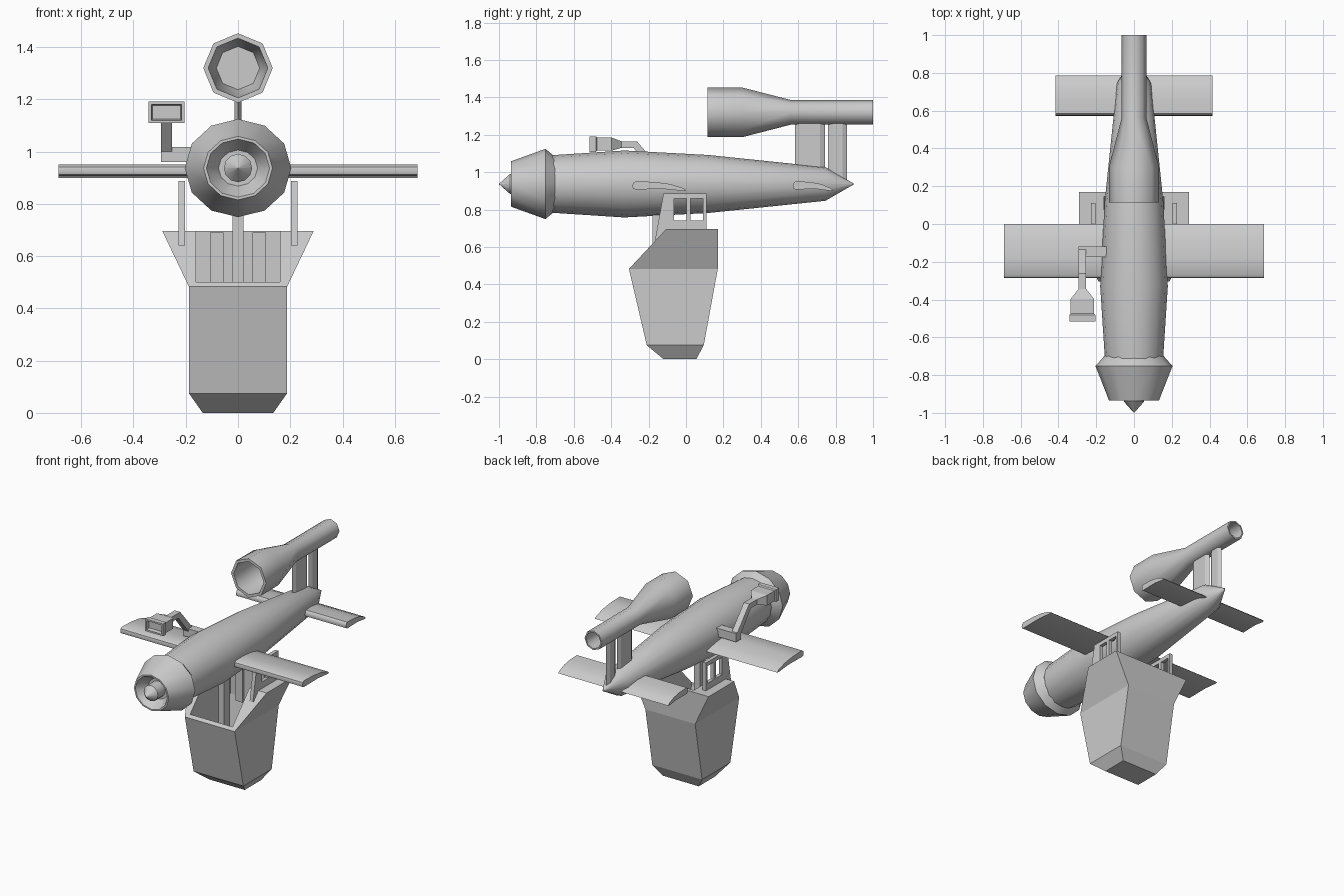
import bpy, bmesh, math

if "Cube" in bpy.data.objects:
    bpy.data.objects.remove(bpy.data.objects["Cube"])

AXIS_Z = 0.937  # height of the fuselage centre line


def finish(name, bm, angle=None):
    bmesh.ops.remove_doubles(bm, verts=bm.verts, dist=1e-5)
    bmesh.ops.recalc_face_normals(bm, faces=bm.faces)
    me = bpy.data.meshes.new(name)
    bm.to_mesh(me)
    bm.free()
    ob = bpy.data.objects.new(name, me)
    bpy.context.collection.objects.link(ob)
    if angle:
        bpy.ops.object.select_all(action='DESELECT')
        ob.select_set(True)
        bpy.context.view_layer.objects.active = ob
        bpy.ops.object.shade_smooth_by_angle(angle=math.radians(angle))
    return ob


def loft(name, rings, angle=None):
    """Skin a row of equal-length point rings and cap the ends."""
    bm = bmesh.new()
    vs = [[bm.verts.new(p) for p in r] for r in rings]
    n = len(rings[0])
    for a, b in zip(vs, vs[1:]):
        for i in range(n):
            j = (i + 1) % n
            bm.faces.new((a[i], a[j], b[j], b[i]))
    bm.faces.new(vs[0])
    bm.faces.new(vs[-1])
    return finish(name, bm, angle)


def lathe(name, profile, sides, z, angle, squash=1.0):
    """Turn (y, radius) pairs about an axis along y."""
    rings = []
    for y, r in profile:
        r = max(r, 0.0005)
        rings.append([(r * math.cos(2 * math.pi * i / sides), y,
                       z + squash * r * math.sin(2 * math.pi * i / sides)) for i in range(sides)])
    return loft(name, rings, angle)


def prism(name, outline, x0, x1, angle=None):
    """Extrude a (y, z) outline along x."""
    return loft(name, [[(x, y, z) for y, z in outline] for x in (x0, x1)], angle)


def box(name, x, y, z):
    return prism(name, [(y[0], z[0]), (y[1], z[0]), (y[1], z[1]), (y[0], z[1])], *x)


def rect_y(cx, hw, y, z0, z1):
    return [(cx - hw, y, z0), (cx + hw, y, z0), (cx + hw, y, z1), (cx - hw, y, z1)]


def rect_z(hw, y0, y1, z):
    return [(-hw, y0, z), (hw, y0, z), (hw, y1, z), (-hw, y1, z)]


def cut(ob, cutter):
    m = ob.modifiers.new("cut", 'BOOLEAN')
    m.operation, m.object, m.solver = 'DIFFERENCE', cutter, 'EXACT'
    bpy.context.view_layer.objects.active = ob
    bpy.ops.object.modifier_apply(modifier=m.name)
    bpy.data.objects.remove(cutter)


# Fuselage, nose cowl and spinner
lathe("fuselage", [(-0.75, 0), (-0.75, 0.15), (-0.70, 0.155), (-0.33, 0.179), (0.12, 0.155),
                   (0.745, 0.09), (0.90, 0)], 16, AXIS_Z, 32)
lathe("nose_cowl", [(-0.68, 0), (-0.70, 0.158), (-0.752, 0.204), (-0.935, 0.132), (-0.935, 0.121),
                    (-0.86, 0.075), (-0.86, 0)], 12, AXIS_Z, 35, 0.92)
lathe("spinner", [(-0.85, 0), (-0.85, 0.054), (-0.94, 0.054), (-1.0, 0)], 12, AXIS_Z, 35)

# Main wing and tailplane share one aerofoil
FOIL = [(0, 0.925), (0.015, 0.942), (0.06, 0.951), (0.4, 0.948), (0.7, 0.937), (0.95, 0.915),
        (1, 0.903), (0.94, 0.9), (0.6, 0.91), (0.06, 0.908), (0.015, 0.913)]


def wing(name, y0, y1, half):
    prism(name, [(y0 + t * (y1 - y0), z) for t, z in FOIL], -half, half, 40)


wing("main_wing", -0.287, 0.0, 0.688)
wing("tailplane", 0.572, 0.785, 0.415)

# Hollow jet engine
ENGINE_Z = 1.32
lathe("jet_engine", [(0.40, 0), (0.40, 0.083), (0.30, 0.108), (0.115, 0.114), (0.115, 0.133),
                     (0.30, 0.133), (0.56, 0.066), (1.0, 0.066), (1.0, 0.056), (0.60, 0.056),
                     (0.60, 0)], 8, ENGINE_Z, 50)

# Engine struts
for name, y0, y1 in (("front_engine_strut", 0.582, 0.742), ("rear_engine_strut", 0.76, 0.862)):
    w = 0.013
    ring = [(0, y0), (w, y0 + 0.025), (w, y1 - 0.025), (0, y1), (-w, y1 - 0.025), (-w, y0 + 0.025)]
    loft(name, [[(x, y, z) for x, y in ring] for z in (0.93, 1.27)])

# Flared hopper with a sloping mouth
hopper = loft("hopper", [rect_z(0.135, -0.12, 0.055, 0), rect_z(0.188, -0.21, 0.095, 0.075),
                         rect_z(0.188, -0.305, 0.17, 0.483), rect_z(0.29, -0.105, 0.17, 0.697)])
cut(hopper, loft("hopper_cutter", [rect_z(0.16, -0.20, 0.08, 0.12), rect_z(0.16, -0.288, 0.145, 0.48),
                                   rect_z(0.16, -0.288, 0.145, 0.9)]))

# Centre post and ribs on the hopper's back wall
box("centre_post", (-0.022, 0.022), (-0.18, -0.12), (0.14, 0.80))
for s in (-1, 1):
    box("hopper_rib", sorted((s * 0.055, s * 0.108)), (0.128, 0.15), (0.45, 0.69))

# Windowed brackets under the wing
for s in (-1, 1):
    b = prism("wing_bracket", [(-0.12, 0.887), (0.11, 0.887), (0.11, 0.64), (-0.165, 0.64)],
              s * 0.203, s * 0.228)
    for y in ((-0.065, 0.002), (0.025, 0.092)):
        cut(b, box("window_cutter", sorted((s * 0.15, s * 0.27)), y, (0.742, 0.86)))

# Side sight: foot, bent arm and head
box("sight_foot", (-0.294, -0.13), (-0.175, -0.12), (0.96, 1.017))
prism("sight_arm", [(-0.36, 1.13), (-0.28, 1.13), (-0.175, 1.0), (-0.175, 0.96), (-0.12, 0.96),
                    (-0.12, 1.0), (-0.262, 1.165), (-0.36, 1.165)], -0.294, -0.253)
CX = -0.2735
loft("sight_head", [rect_y(CX, 0.021, -0.345, 1.13, 1.165), rect_y(CX, 0.062, -0.397, 1.115, 1.185),
                    rect_y(CX, 0.062, -0.475, 1.115, 1.185), rect_y(CX, 0.069, -0.482, 1.109, 1.192),
                    rect_y(CX, 0.069, -0.515, 1.109, 1.192), rect_y(CX, 0.058, -0.515, 1.12, 1.181),
                    rect_y(CX, 0.054, -0.49, 1.124, 1.177)])
